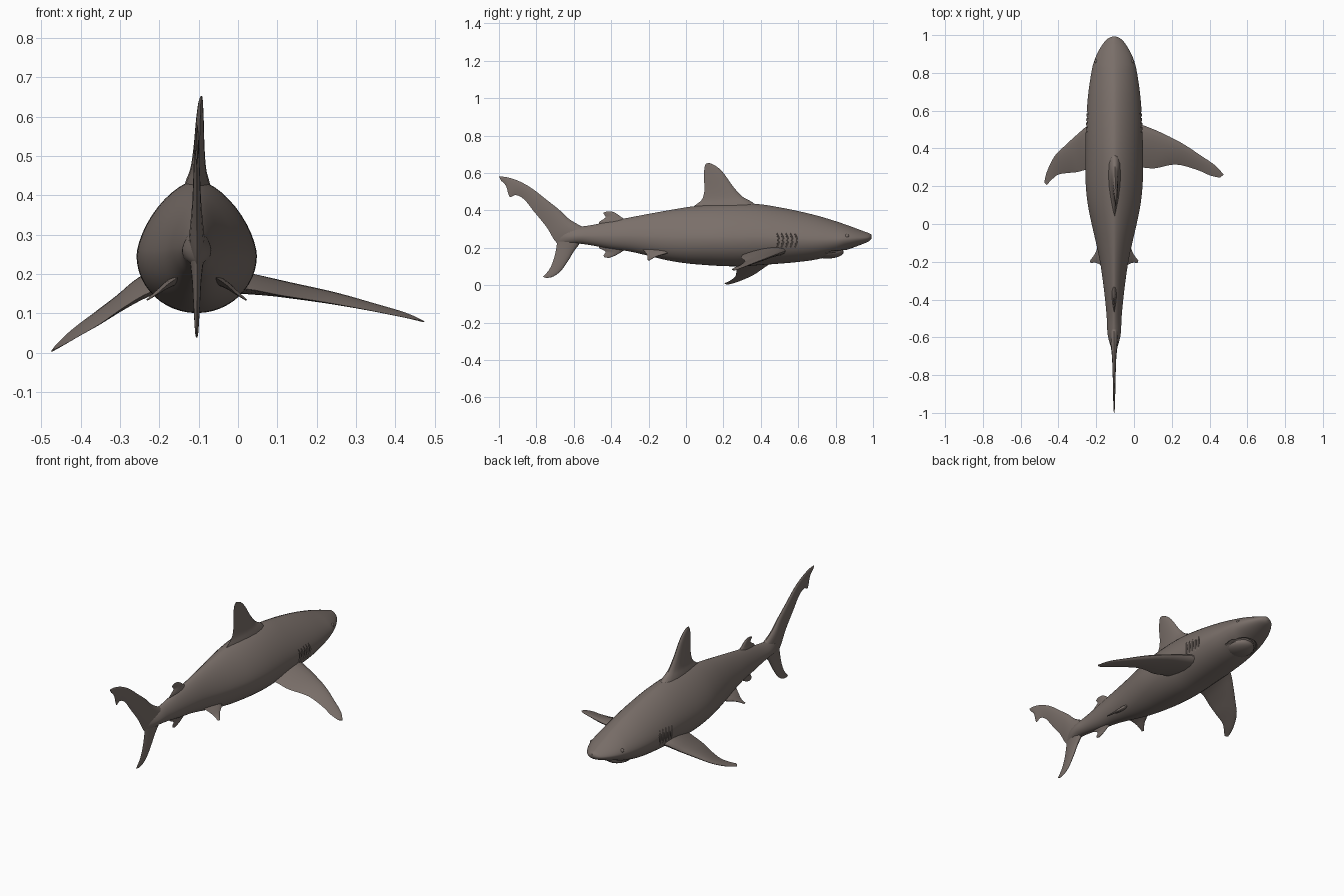
import bpy, bmesh, math
from mathutils import Vector

CX = -0.105  # body axis
skin = bpy.data.materials.new("brown grey skin")
skin.diffuse_color = (0.195, 0.16, 0.143, 1)


def spline(rows, steps):
    """Smooth interpolation through rows of numbers."""
    out = []
    for i in range(len(rows) - 1):
        a, b, c, d = (rows[max(0, min(len(rows) - 1, i + k))] for k in (-1, 0, 1, 2))
        for s in range(steps):
            t = s / steps
            out.append([0.5 * (2 * q + (r - p) * t + (2 * p - 5 * q + 4 * r - u) * t * t
                        + (3 * q - p - 3 * r + u) * t ** 3) for p, q, r, u in zip(a, b, c, d)])
    return out + [list(rows[-1])]


def loft(name, rings):
    bm = bmesh.new()
    vs = [[bm.verts.new(p) for p in ring] for ring in rings]
    n = len(vs[0])
    for a, b in zip(vs, vs[1:]):
        for k in range(n):
            bm.faces.new((a[k], a[(k + 1) % n], b[(k + 1) % n], b[k]))
    bm.faces.new(vs[0])
    bm.faces.new(vs[-1])
    bmesh.ops.recalc_face_normals(bm, faces=bm.faces)
    me = bpy.data.meshes.new(name)
    bm.to_mesh(me)
    bm.free()
    ob = bpy.data.objects.new(name, me)
    bpy.context.collection.objects.link(ob)
    me.materials.append(skin)
    return ob


def smooth(ob, angle=50):
    bpy.ops.object.select_all(action='DESELECT')
    ob.select_set(True)
    bpy.context.view_layer.objects.active = ob
    bpy.ops.object.shade_smooth_by_angle(angle=math.radians(angle))


def fin(name, rows, normal, steps=4):
    """Rows: leading xyz, trailing xyz, half thickness; lofted as a foil."""
    nrm = Vector(normal).normalized()
    rings = []
    for r in spline(rows, steps):
        lead, trail, th = Vector(r[:3]), Vector(r[3:6]), max(r[6], 0.001)
        ring = []
        for k in range(16):
            a = 2 * math.pi * k / 16
            t = (1 - math.cos(a)) / 2
            h = 2.5 * math.sqrt(t) * (1 - t) + 0.03
            ring.append(lead.lerp(trail, t) + nrm * th * h * (1 if math.sin(a) > 0 else -1))
        rings.append(ring)
    ob = loft(name, rings)
    smooth(ob)
    return ob


def upright(rows, lean=0):
    """Turn (y, z, y, z, thickness) rows into rows on the body axis."""
    n = len(rows) - 1
    return [(CX + lean * i / n, a, b, CX + lean * i / n, c, d, t)
            for i, (a, b, c, d, t) in enumerate(rows)]


# Body: y, half width, top, bottom
stations = [
    (0.993, 0.008, 0.268, 0.250), (0.98, 0.036, 0.277, 0.236), (0.95, 0.062, 0.288, 0.222),
    (0.90, 0.091, 0.307, 0.203), (0.85, 0.110, 0.325, 0.185), (0.80, 0.121, 0.342, 0.164),
    (0.70, 0.136, 0.372, 0.138), (0.60, 0.145, 0.396, 0.124), (0.50, 0.150, 0.416, 0.115),
    (0.40, 0.152, 0.432, 0.108), (0.30, 0.153, 0.439, 0.101), (0.20, 0.150, 0.437, 0.102),
    (0.10, 0.139, 0.429, 0.108), (0.0, 0.119, 0.416, 0.117), (-0.1, 0.096, 0.399, 0.133),
    (-0.2, 0.075, 0.381, 0.157), (-0.3, 0.060, 0.362, 0.180), (-0.4, 0.048, 0.343, 0.194),
    (-0.5, 0.039, 0.322, 0.212), (-0.57, 0.036, 0.312, 0.222), (-0.62, 0.027, 0.305, 0.222),
    (-0.67, 0.010, 0.295, 0.225), (-0.69, 0.003, 0.280, 0.235)]


def section(y, w, top, bot, n=48):
    mid = bot + (top - bot) * 0.43
    ring = []
    for k in range(n):
        a = 2 * math.pi * k / n
        c, s = math.cos(a), math.sin(a)
        p = 1.27 if s > 0 else 1.0  # back is more ridged than the belly
        ring.append((CX + math.copysign(abs(c) ** p, c) * w, y,
                     mid + (abs(s) ** p * (top - mid) if s > 0 else s * (mid - bot))))
    return ring


dense = spline(stations, 4)
body = loft("body", [section(*r) for r in dense])


def body_at(y):
    a = min(range(len(dense) - 1), key=lambda i: abs(dense[i][0] - y))
    return dense[a]


def side_x(y, z):
    _, w, top, bot = body_at(y)
    mid = bot + (top - bot) * 0.43
    if z > mid:
        e = 2 / 1.27
        return w * max(0, 1 - ((z - mid) / (top - mid)) ** e) ** (1 / e)
    return w * math.sqrt(max(0, 1 - ((mid - z) / (mid - bot)) ** 2))


def belly_z(x, y):
    _, w, top, bot = body_at(y)
    mid = bot + (top - bot) * 0.43
    return mid - (mid - bot) * math.sqrt(max(0, 1 - (x / w) ** 2))


def tube(name, pts, r):
    rings = []
    for i, p in enumerate(pts):
        d = (Vector(pts[min(i + 1, len(pts) - 1)]) - Vector(pts[max(i - 1, 0)])).normalized()
        u = d.cross(Vector((0.3, 0.2, 1) if abs(d.z) < 0.8 else (0, 1, 0))).normalized()
        v = d.cross(u)
        rad = r * (0.35 + 0.65 * math.sin(math.pi * i / (len(pts) - 1)))
        rings.append([Vector(p) + (u * math.cos(k * math.pi / 4) + v * math.sin(k * math.pi / 4)) * rad
                      for k in range(8)])
    return loft(name, rings)


# Mouth crescent and gill slits carved into the body
cutters = []
arc = []
for i in range(21):
    a = math.pi * i / 20
    x, y = -0.088 * math.cos(a), 0.745 + 0.105 * math.sin(a)
    arc.append((CX + x, y, belly_z(x, y)))
cutters.append(tube("mouth_cutter", arc, 0.012))
for s in (-1, 1):
    for g in range(5):
        pts = []
        for i in range(9):
            z = 0.20 + 0.08 * i / 8
            y = 0.485 + 0.024 * g + 0.01 * math.sin(math.pi * i / 8)
            pts.append((CX + s * side_x(y, z), y, z))
        cutters.append(tube("gill_cutter", pts, 0.006))
for c in cutters:
    c.hide_render = True
    c.hide_viewport = True
    m = body.modifiers.new("slit", 'BOOLEAN')
    m.operation = 'DIFFERENCE'
    m.solver = 'EXACT'
    m.object = c
smooth(body, 40)

# Lower jaw bulge behind the mouth
bpy.ops.mesh.primitive_uv_sphere_add(segments=24, ring_count=14, location=(CX, 0.755, 0.178))
jaw = bpy.context.object
jaw.name = "lower_jaw"
jaw.scale = (0.076, 0.088, 0.036)
jaw.data.materials.append(skin)
smooth(jaw)

# Eyes
for s, side in ((-1, "left"), (1, "right")):
    bpy.ops.mesh.primitive_uv_sphere_add(segments=16, ring_count=10, radius=0.011,
                                         location=(CX + s * (side_x(0.86, 0.262) - 0.006), 0.86, 0.262))
    eye = bpy.context.object
    eye.name = side + "_eye"
    eye.data.materials.append(skin)
    smooth(eye)

# Dorsal fins, anal fin and tail lobes on the centre line
fin("dorsal_fin", upright([
    (0.42, 0.39, 0.0, 0.38, 0.045), (0.355, 0.443, 0.045, 0.424, 0.030), (0.30, 0.475, 0.085, 0.458, 0.020),
    (0.25, 0.53, 0.099, 0.51, 0.014), (0.20, 0.60, 0.096, 0.57, 0.010), (0.16, 0.637, 0.099, 0.63, 0.006),
    (0.125, 0.653, 0.108, 0.651, 0.002)], 0.012), (1, 0, 0))
fin("second_dorsal_fin", upright([
    (-0.30, 0.335, -0.46, 0.32, 0.015), (-0.34, 0.360, -0.465, 0.337, 0.010), (-0.365, 0.378, -0.43, 0.362, 0.007),
    (-0.39, 0.392, -0.442, 0.383, 0.004), (-0.415, 0.395, -0.435, 0.391, 0.002)]), (1, 0, 0))
fin("anal_fin", upright([
    (-0.30, 0.21, -0.46, 0.23, 0.014), (-0.33, 0.187, -0.465, 0.20, 0.010), (-0.36, 0.168, -0.43, 0.180, 0.006),
    (-0.39, 0.153, -0.44, 0.160, 0.004), (-0.415, 0.145, -0.435, 0.149, 0.002)]), (1, 0, 0))
fin("upper_tail_lobe", upright([
    (-0.54, 0.305, -0.62, 0.20, 0.022), (-0.62, 0.35, -0.69, 0.225, 0.018), (-0.68, 0.405, -0.745, 0.31, 0.012),
    (-0.75, 0.46, -0.81, 0.39, 0.009), (-0.82, 0.515, -0.865, 0.458, 0.007), (-0.88, 0.55, -0.91, 0.482, 0.006),
    (-0.93, 0.57, -0.943, 0.472, 0.005), (-0.97, 0.579, -0.962, 0.53, 0.004), (-1.0, 0.58, -0.988, 0.558, 0.002)]),
    (1, 0, 0))
fin("lower_tail_lobe", upright([
    (-0.54, 0.27, -0.70, 0.30, 0.022), (-0.57, 0.22, -0.69, 0.24, 0.017), (-0.60, 0.18, -0.695, 0.19, 0.012),
    (-0.63, 0.13, -0.71, 0.13, 0.009), (-0.67, 0.075, -0.73, 0.085, 0.006), (-0.71, 0.046, -0.752, 0.058, 0.004),
    (-0.745, 0.038, -0.765, 0.044, 0.002)]), (1, 0, 0))

# Pectoral fins, each in its own swimming pose
fin("right_pectoral_fin", [
    (-0.05, 0.56, 0.195, -0.05, 0.30, 0.165, 0.032), (0.03, 0.53, 0.183, 0.03, 0.30, 0.160, 0.026),
    (0.13, 0.49, 0.168, 0.11, 0.295, 0.145, 0.018), (0.25, 0.43, 0.145, 0.22, 0.315, 0.128, 0.013),
    (0.35, 0.365, 0.120, 0.33, 0.288, 0.108, 0.008), (0.43, 0.31, 0.098, 0.40, 0.258, 0.094, 0.005),
    (0.474, 0.262, 0.079, 0.455, 0.245, 0.083, 0.002)], (0.22, -0.1, 1))
fin("left_pectoral_fin", [
    (-0.17, 0.56, 0.205, -0.17, 0.29, 0.175, 0.032), (-0.24, 0.525, 0.178, -0.24, 0.29, 0.145, 0.026),
    (-0.30, 0.475, 0.137, -0.30, 0.275, 0.108, 0.018), (-0.36, 0.42, 0.097, -0.35, 0.27, 0.073, 0.013),
    (-0.42, 0.36, 0.056, -0.40, 0.262, 0.044, 0.008), (-0.46, 0.28, 0.020, -0.435, 0.235, 0.024, 0.005),
    (-0.475, 0.222, 0.003, -0.462, 0.206, 0.010, 0.002)], (-0.6, -0.1, 0.8))

# Pelvic fins, mirrored
for s, side in ((-1, "left"), (1, "right")):
    fin(side + "_pelvic_fin", [
        (CX + s * 0.035, -0.06, 0.19, CX + s * 0.035, -0.24, 0.20, 0.014),
        (CX + s * 0.075, -0.10, 0.172, CX + s * 0.075, -0.215, 0.172, 0.009),
        (CX + s * 0.10, -0.155, 0.155, CX + s * 0.10, -0.205, 0.150, 0.005),
        (CX + s * 0.127, -0.193, 0.134, CX + s * 0.124, -0.207, 0.134, 0.002)], (s * 0.6, 0, 0.8))
